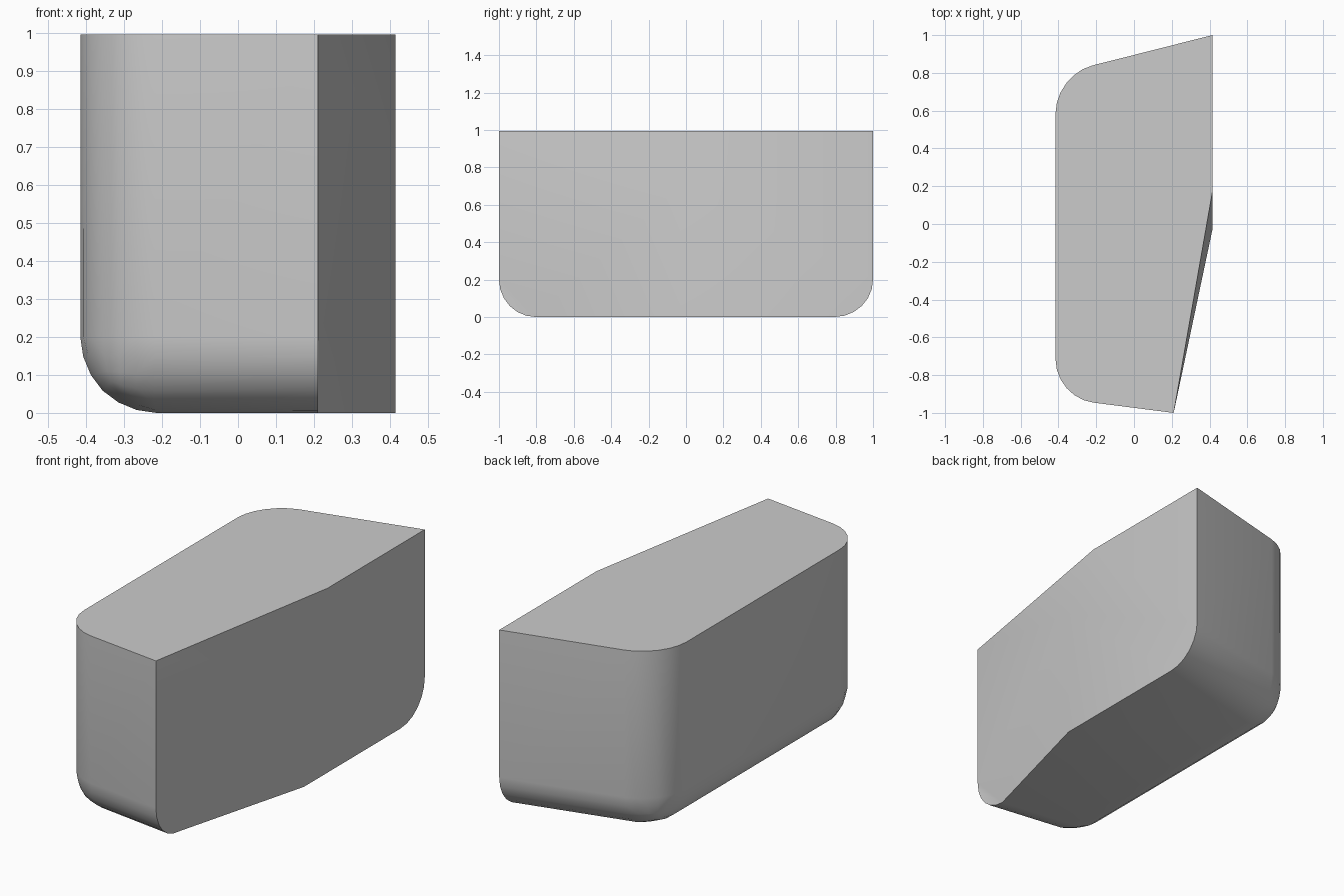
import bpy, bmesh, math

cube = bpy.data.objects.get("Cube")
if cube:
    bpy.data.objects.remove(cube, do_unlink=True)

# Single matte grey
grey = bpy.data.materials.new("plain_grey")
grey.use_nodes = True
colour = (0.6, 0.6, 0.6, 1)
grey.diffuse_color = colour
grey.node_tree.nodes["Principled BSDF"].inputs["Base Color"].default_value = colour

# Outline running counter-clockwise from the left front nose
NOSE_X, SIDE_X = 0.21, 0.415
outline = [(NOSE_X, -1), (SIDE_X, -0.03), (SIDE_X, 1), (-SIDE_X, 0.79), (-SIDE_X, -0.92)]
bm = bmesh.new()
low = [bm.verts.new((x, y, 0)) for x, y in outline]
top = [bm.verts.new((x, y, 0.995)) for x, y in outline]
top[1].co.y = 0.17
knee = bm.verts.new((SIDE_X, -0.03, 0.7))

# Closed block, with a bend in the slanted side
bm.faces.new(low[::-1])
bm.faces.new(top)
bm.faces.new((low[0], low[1], knee, top[1], top[0]))
bm.faces.new((low[1], low[2], top[2], top[1], knee))
for i in (2, 3, 4):
    j = (i + 1) % 5
    bm.faces.new((low[i], low[j], top[j], top[i]))

# Round the lower rim and the two upright corners of the right side
rim = [(low[2], low[3]), (low[3], low[4]), (low[4], low[0]),
       (low[3], top[3]), (low[4], top[4])]
edges = [bm.edges.get(pair) for pair in rim]
bmesh.ops.bevel(bm, geom=edges, offset=0.2, offset_type='OFFSET',
                segments=6, profile=0.5, affect='EDGES')

# Keep the rounded nose in one upright plane
for v in bm.verts:
    if v.co.x > NOSE_X - 0.04 and v.co.y < -0.6:
        v.co.x = NOSE_X

bmesh.ops.recalc_face_normals(bm, faces=bm.faces[:])
bmesh.ops.triangulate(bm, faces=[f for f in bm.faces if len(f.verts) > 4])
mesh = bpy.data.meshes.new("rounded_block")
bm.to_mesh(mesh)
bm.free()
mesh.materials.append(grey)
block = bpy.data.objects.new("rounded_block", mesh)
bpy.context.collection.objects.link(block)

# Smooth curves, sharp outer edges
bpy.context.view_layer.objects.active = block
block.select_set(True)
bpy.ops.object.shade_smooth_by_angle(angle=math.radians(35))
